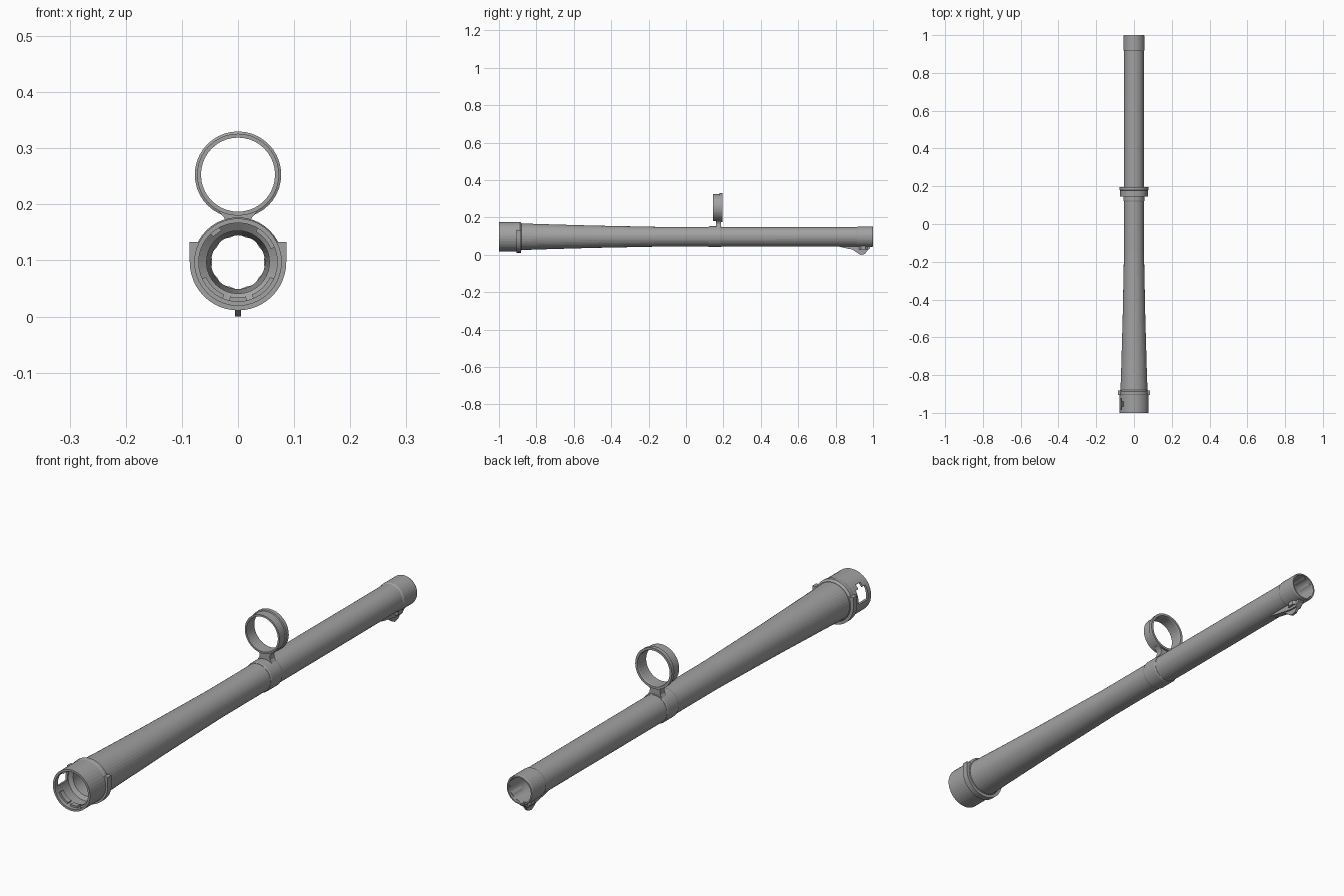
import bpy
import bmesh
from math import cos, sin, radians
from mathutils import Vector

cube = bpy.data.objects.get("Cube")
if cube:
    bpy.data.objects.remove(cube, do_unlink=True)

AXIS_Z = 0.097   # height of the tube axis
RING_Z = 0.253   # height of the hose ring axis
SIDES = 40

grey = bpy.data.materials.new("grey plastic")
grey.use_nodes = True
COLOUR = (0.36, 0.36, 0.36, 1)
grey.diffuse_color = COLOUR
grey.node_tree.nodes["Principled BSDF"].inputs["Base Color"].default_value = COLOUR


def finish(name, bm):
    bmesh.ops.recalc_face_normals(bm, faces=bm.faces)
    mesh = bpy.data.meshes.new(name)
    bm.to_mesh(mesh)
    bm.free()
    mesh.materials.append(grey)
    obj = bpy.data.objects.new(name, mesh)
    bpy.context.collection.objects.link(obj)
    return obj


def lathe(name, profile, z=AXIS_Z, sides=SIDES):
    """Spin a closed (y, radius) profile about a lengthwise axis."""
    bm = bmesh.new()
    rows = []
    for i in range(sides):
        a = radians(360 * i / sides)
        rows.append([bm.verts.new((r * cos(a), y, z + r * sin(a))) for y, r in profile])
    n = len(profile)
    for i in range(sides):
        p, q = rows[i], rows[(i + 1) % sides]
        for j in range(n):
            k = (j + 1) % n
            bm.faces.new((p[j], p[k], q[k], q[j]))
    return finish(name, bm)


def arc(r, start, end, steps, z=AXIS_Z):
    angles = [radians(start + (end - start) * i / steps) for i in range(steps + 1)]
    return [(r * cos(a), z + r * sin(a)) for a in angles]


def band(name, outer, inner, y0, y1, closed=False):
    """Thicken the strip between two matching (x, z) paths along y."""
    bm = bmesh.new()
    rows = [[bm.verts.new((x, y, z)) for (x, z), y in
             ((o, y0), (o, y1), (i, y1), (i, y0))] for o, i in zip(outer, inner)]
    pairs = list(zip(rows, rows[1:]))
    if closed:
        pairs.append((rows[-1], rows[0]))
    else:
        bm.faces.new(rows[0])
        bm.faces.new(rows[-1])
    for p, q in pairs:
        for j in range(4):
            k = (j + 1) % 4
            bm.faces.new((p[j], p[k], q[k], q[j]))
    return finish(name, bm)


def prism(name, outline, offset):
    """Extrude a flat outline of 3D points by an offset."""
    bm = bmesh.new()
    face = bm.faces.new([bm.verts.new(p) for p in outline])
    new = bmesh.ops.extrude_face_region(bm, geom=[face])["geom"]
    verts = [v for v in new if isinstance(v, bmesh.types.BMVert)]
    bmesh.ops.translate(bm, verts=verts, vec=Vector(offset))
    return finish(name, bm)


# Main hollow tube, tapering to the rear
lathe("main_tube", [
    (-0.89, 0.072), (-0.78, 0.068), (-0.5, 0.060), (-0.15, 0.053), (0.99, 0.052),
    (0.99, 0.048), (-0.15, 0.048), (-0.5, 0.053), (-0.89, 0.056)])

# Front socket with a rolled rear edge
socket = lathe("front_socket", [
    (-1.0, 0.078), (-0.905, 0.078), (-0.90, 0.080), (-0.888, 0.080), (-0.88, 0.073),
    (-0.88, 0.056), (-0.91, 0.056), (-0.92, 0.070), (-1.0, 0.070)])

# Side locking window, cut as a wide slot with a narrower end
for start, end, y0, y1 in ((148, 187, -0.982, -0.925), (135, 152, -0.967, -0.94)):
    cutter = band("window_cutter", arc(0.092, start, end, 6), arc(0.062, start, end, 6), y0, y1)
    cutter.hide_render = True
    mod = socket.modifiers.new("window", "BOOLEAN")
    mod.object = cutter
    mod.operation = "DIFFERENCE"
    mod.solver = "EXACT"
    bpy.context.view_layer.objects.active = socket
    bpy.ops.object.modifier_apply(modifier=mod.name)
    bpy.data.objects.remove(cutter, do_unlink=True)

# Bayonet ledges inside the socket mouth
for start, end in ((22, 60), (118, 134), (205, 247), (257, 283), (293, 335)):
    band("socket_ledge", arc(0.071, start, end, 6), arc(0.063, start, end, 6), -0.985, -0.965)

# Lower flange with squared shoulders
half = arc(0.086, 180, 360, 24)
bore = arc(0.070, 180, 360, 24)
band("lower_flange",
     [(-0.086, 0.133)] + half + [(0.086, 0.133)],
     [(-0.062, 0.133)] + bore + [(0.062, 0.133)], -0.905, -0.882)

# Clamp collar around the tube
lathe("clamp_collar", [
    (0.12, 0.054), (0.125, 0.056), (0.185, 0.056), (0.19, 0.054), (0.19, 0.050), (0.12, 0.050)])

# Hose ring with a raised rear lip
lathe("hose_ring", [
    (0.145, 0.073), (0.178, 0.073), (0.18, 0.077), (0.195, 0.077),
    (0.195, 0.068), (0.19, 0.066), (0.145, 0.066)], RING_Z)

# Flared stem joining the collar and the ring
right_edge = [(0.030, 0.145), (0.023, 0.155), (0.021, 0.168), (0.025, 0.177), (0.034, 0.187)]
left_edge = [(-x, z) for x, z in right_edge]
under_ring = arc(0.070, 299, 241, 6, RING_Z)
outline = right_edge + under_ring + left_edge[::-1]
prism("ring_stem", [(x, 0.16, z) for x, z in outline], (0, 0.027, 0))

# Rear collar
lathe("rear_collar", [
    (0.915, 0.052), (0.92, 0.055), (0.995, 0.055), (1.0, 0.053), (1.0, 0.048), (0.915, 0.048)])

# Scalloped grip lining inside the rear end
wave = []
for i in range(SIDES):
    a = radians(360 * i / SIDES)
    r = 0.0475 - 0.0015 * cos(10 * a)
    wave.append((r * cos(a), AXIS_Z + r * sin(a)))
band("rear_grip_lining", arc(0.050, 0, 351, SIDES - 1), wave, 0.93, 0.99, closed=True)

# Latch lever beneath the rear end
lever = [(0.81, 0.046), (0.86, 0.034), (0.93, 0.021), (0.965, 0.020), (0.985, 0.036), (0.985, 0.046)]
prism("latch_lever", [(-0.012, y, z) for y, z in lever], (0.024, 0, 0))
fin = [(0.88, 0.034), (0.905, 0.018), (0.925, 0.004), (0.935, 0.0), (0.955, 0.004), (0.97, 0.022)]
prism("latch_fin", [(-0.005, y, z) for y, z in fin], (0.01, 0, 0))

# Side hooks of the latch
for side in (-1, 1):
    hook = [(side * 0.012, 0.925, 0.030), (side * 0.021, 0.935, 0.030),
            (side * 0.021, 0.96, 0.030), (side * 0.012, 0.97, 0.030)]
    prism("latch_hook", hook, (0, 0, 0.018))
